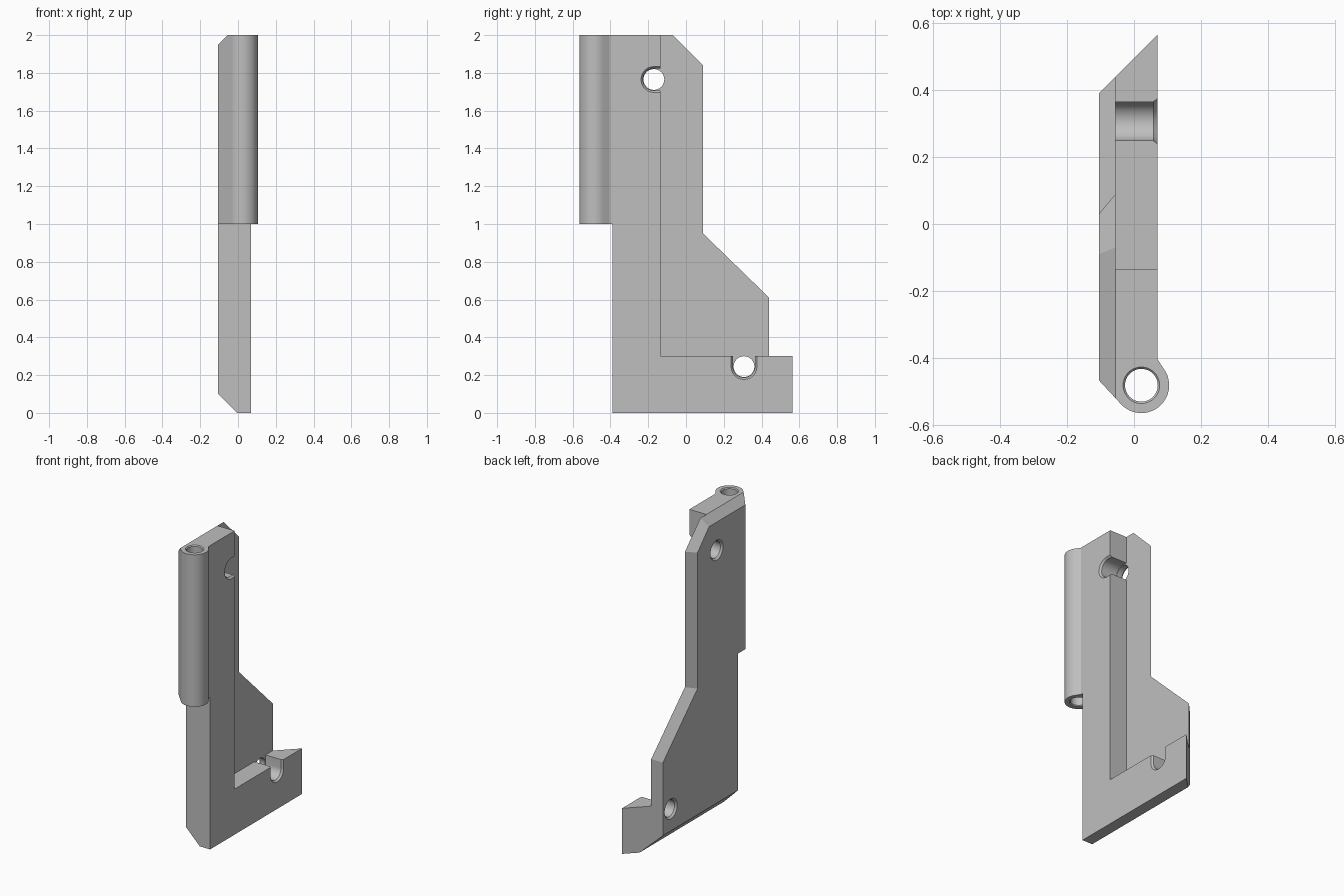
import bpy, bmesh
from math import cos, sin, radians
from mathutils import Vector

if "Cube" in bpy.data.objects:
    bpy.data.objects.remove(bpy.data.objects["Cube"])

grey = bpy.data.materials.new("plain_grey")
grey.use_nodes = True
grey.diffuse_color = (0.52, 0.52, 0.52, 1)
grey.node_tree.nodes["Principled BSDF"].inputs["Base Color"].default_value = grey.diffuse_color


def arc(cu, cv, r, start, end, steps):
    angles = [radians(start + (end - start) * i / steps) for i in range(steps + 1)]
    return [(cu + r * cos(a), cv + r * sin(a)) for a in angles]


def loft(name, sections, axis="x", planes=()):
    """Solid through matching loops; planes (point, normal) trim the normal's side."""
    bm = bmesh.new()
    rings = []
    for d, loop in sections:
        place = (lambda u, v: (d, u, v)) if axis == "x" else (lambda u, v: (u, v, d))
        rings.append([bm.verts.new(place(u, v)) for u, v in loop])
    bm.faces.new(rings[0])
    bm.faces.new(rings[-1])
    n = len(rings[0])
    for a, b in zip(rings, rings[1:]):
        for i in range(n):
            j = (i + 1) % n
            bm.faces.new((a[i], a[j], b[j], b[i]))
    for point, normal in planes:
        bmesh.ops.bisect_plane(bm, geom=bm.verts[:] + bm.edges[:] + bm.faces[:],
                               plane_co=Vector(point), plane_no=Vector(normal),
                               clear_outer=True)
        bmesh.ops.holes_fill(bm, edges=[e for e in bm.edges if e.is_boundary], sides=0)
    bmesh.ops.recalc_face_normals(bm, faces=bm.faces[:])
    mesh = bpy.data.meshes.new(name)
    bm.to_mesh(mesh)
    bm.free()
    mesh.materials.append(grey)
    obj = bpy.data.objects.new(name, mesh)
    bpy.context.collection.objects.link(obj)
    return obj


def combine(obj, other, operation):
    """Apply a boolean and discard the helper."""
    mod = obj.modifiers.new("combine", "BOOLEAN")
    mod.operation, mod.solver, mod.object = operation, "EXACT", other
    bpy.context.view_layer.objects.active = obj
    bpy.ops.object.modifier_apply(modifier=mod.name)
    bpy.data.objects.remove(other)


def circle(u, v, r):
    return arc(u, v, r, 0, 360, 48)[:-1]


def slot(u, v, r, opening):
    """Round-bottomed slot outline opening along +u or +v."""
    reach = 0.2
    if opening == "u":
        return arc(u, v, r, 90, 270, 24) + [(u + reach, v - r), (u + reach, v + r)]
    return arc(u, v, r, 180, 360, 24) + [(u + r, v + reach), (u - r, v + reach)]


OUT, STEP, IN = -0.105, -0.055, 0.07
HOLES = ((-0.17, 1.765, "u"), (0.307, 0.245, "v"))

# Back plate with its bevelled outline
plate = loft("bracket_body", [
    (STEP, [(-.39, .05), (.44, .05), (.44, .61), (.09, .95), (.09, 1.84), (-.07, 2), (-.39, 2)]),
    (OUT, [(-.39, .1), (.39, .1), (.39, .58), (.03, .93), (.03, 1.825), (-.09, 1.95), (-.39, 1.95)]),
])

# Thick upright and foot, trimmed at the bottom edge and slanted rear end
ell = [(-.39, 0), (.6, 0), (.6, .3), (-.135, .3), (-.135, 2), (-.39, 2)]
frame = loft("l_frame", [(STEP, ell), (IN, ell)], planes=[
    ((-.005, 0, 0), (-1, 0, -1)),
    ((0, .495, 0), (-1, 1, 0)),
])

# Chamfered bolt holes through the plate and open slots in the frame
for u, v, opening in HOLES:
    hole = loft("hole_cutter", [(OUT - .02, circle(u, v, .083)), (OUT + .012, circle(u, v, .055)),
                                (0, circle(u, v, .055))])
    combine(plate, hole, "DIFFERENCE")
    groove = loft("slot_cutter", [(STEP - .03, slot(u, v, .058, opening)),
                                  (IN - .012, slot(u, v, .058, opening)),
                                  (IN + .012, slot(u, v, .078, opening))])
    combine(frame, groove, "DIFFERENCE")

# Pivot barrel blended into the front of the upright
CX, CY = 0.022, -0.482
barrel_outline = ([(IN, -.39), (OUT, -.39), (OUT, -.467)]
                  + arc(CX, CY, .083, 225, 390, 36) + [(IN, -.404)])
barrel = loft("barrel", [(1, barrel_outline), (2, barrel_outline)], axis="z",
              planes=[((OUT, 0, 1.95), (-1, 0, 1))])
bore = loft("bore_cutter", [(z, circle(CX, CY, r)) for z, r in
                            ((.99, .064), (1.006, .049), (1.994, .049), (2.01, .064))], axis="z")
combine(barrel, bore, "DIFFERENCE")

combine(plate, frame, "UNION")
combine(plate, barrel, "UNION")

# Smooth round surfaces, crisp flat edges
bpy.ops.object.select_all(action="DESELECT")
plate.select_set(True)
bpy.context.view_layer.objects.active = plate
bpy.ops.object.shade_smooth_by_angle(angle=radians(25))
